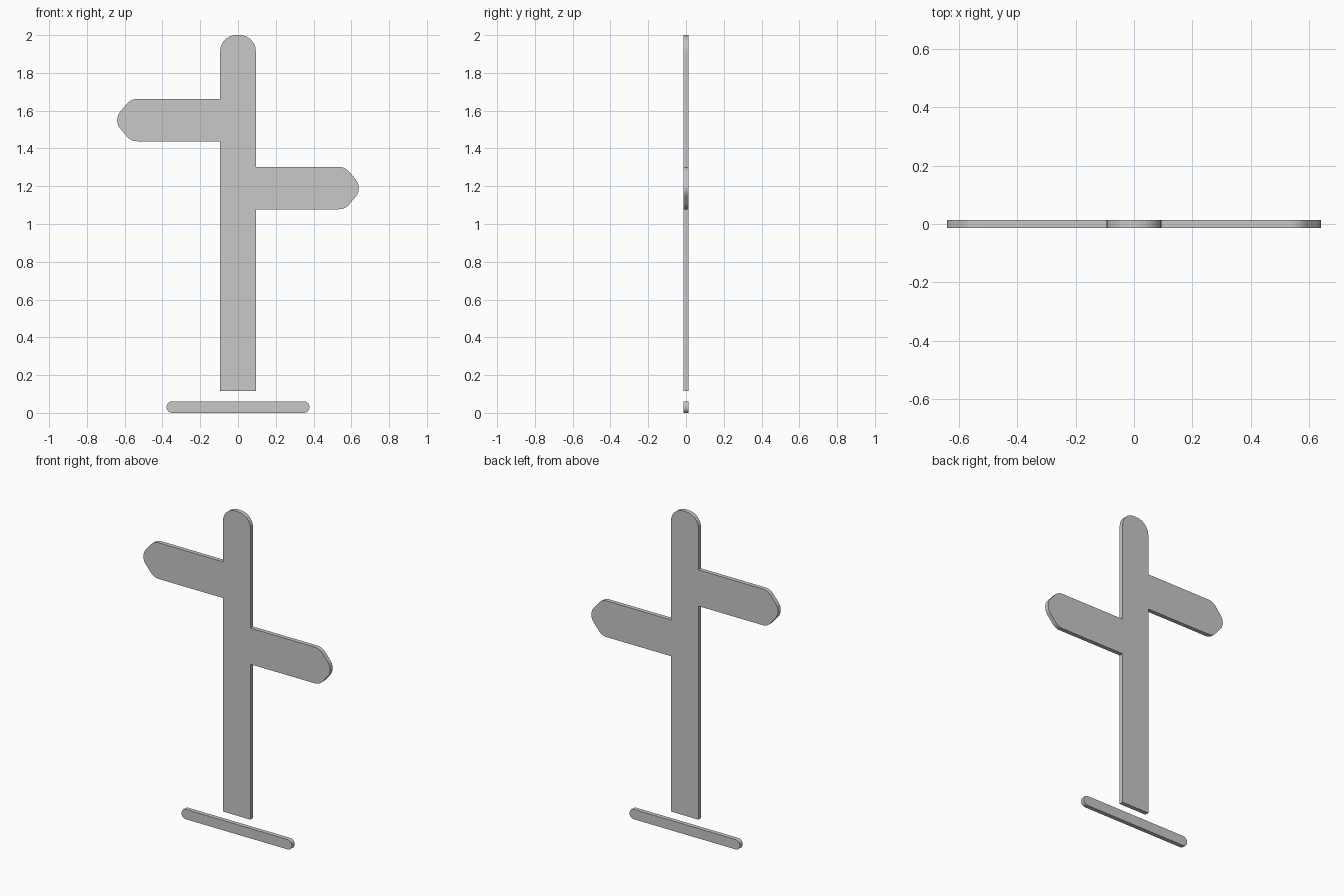
import bpy, bmesh, math
from mathutils import Vector

cube = bpy.data.objects.get("Cube")
if cube:
    bpy.data.objects.remove(cube, do_unlink=True)

DEPTH = 0.026

grey = bpy.data.materials.new("light grey")
grey.use_nodes = True
colour = (0.58, 0.58, 0.58, 1)
grey.diffuse_color = colour
grey.node_tree.nodes["Principled BSDF"].inputs["Base Color"].default_value = colour


def rounded(corners, steps=8):
    """Replace each (x, z, radius) corner with a tangent arc."""
    points = []
    for i, (x, z, r) in enumerate(corners):
        p = Vector((x, z))
        if r == 0:
            points.append(p)
            continue
        a = (Vector(corners[i - 1][:2]) - p).normalized()
        b = (Vector(corners[(i + 1) % len(corners)][:2]) - p).normalized()
        half = a.angle(b) / 2
        centre = p + (a + b).normalized() * r / math.sin(half)
        start = p + a * r / math.tan(half) - centre
        end = p + b * r / math.tan(half) - centre
        sweep = start.angle(end)
        for k in range(steps + 1):
            t = k / steps
            points.append(centre + (start * math.sin((1 - t) * sweep)
                                    + end * math.sin(t * sweep)) / math.sin(sweep))
    return points


def plate(name, corners):
    """Extrude a rounded outline into a thin upright plate."""
    bm = bmesh.new()
    face = bm.faces.new([bm.verts.new((p.x, -DEPTH / 2, p.y)) for p in rounded(corners)])
    new = bmesh.ops.extrude_face_region(bm, geom=[face])["geom"]
    bmesh.ops.translate(bm, vec=(0, DEPTH, 0),
                        verts=[v for v in new if isinstance(v, bmesh.types.BMVert)])
    bmesh.ops.recalc_face_normals(bm, faces=bm.faces)
    mesh = bpy.data.meshes.new(name)
    bm.to_mesh(mesh)
    bm.free()
    mesh.materials.append(grey)
    bpy.context.collection.objects.link(bpy.data.objects.new(name, mesh))


POST = 0.094


def arm(side, z):
    """Pointed arm on one side of the post, listed from bottom to top."""
    h = 0.112
    return [(side * POST, z - h, 0), (side * 0.567, z - h, 0.07), (side * 0.661, z, 0.07),
            (side * 0.567, z + h, 0.07), (side * POST, z + h, 0)]


# Post with two pointed arms, as one outline
plate("signpost", [(-POST, 0.116, 0), (POST, 0.116, 0)] + arm(1, 1.19)
      + [(POST, 2, 0.084), (-POST, 2, 0.084)] + arm(-1, 1.55)[::-1])

# Ground bar with rounded ends
plate("ground_bar", [(-0.378, 0, 0.029), (0.378, 0, 0.029),
                     (0.378, 0.061, 0.029), (-0.378, 0.061, 0.029)])
